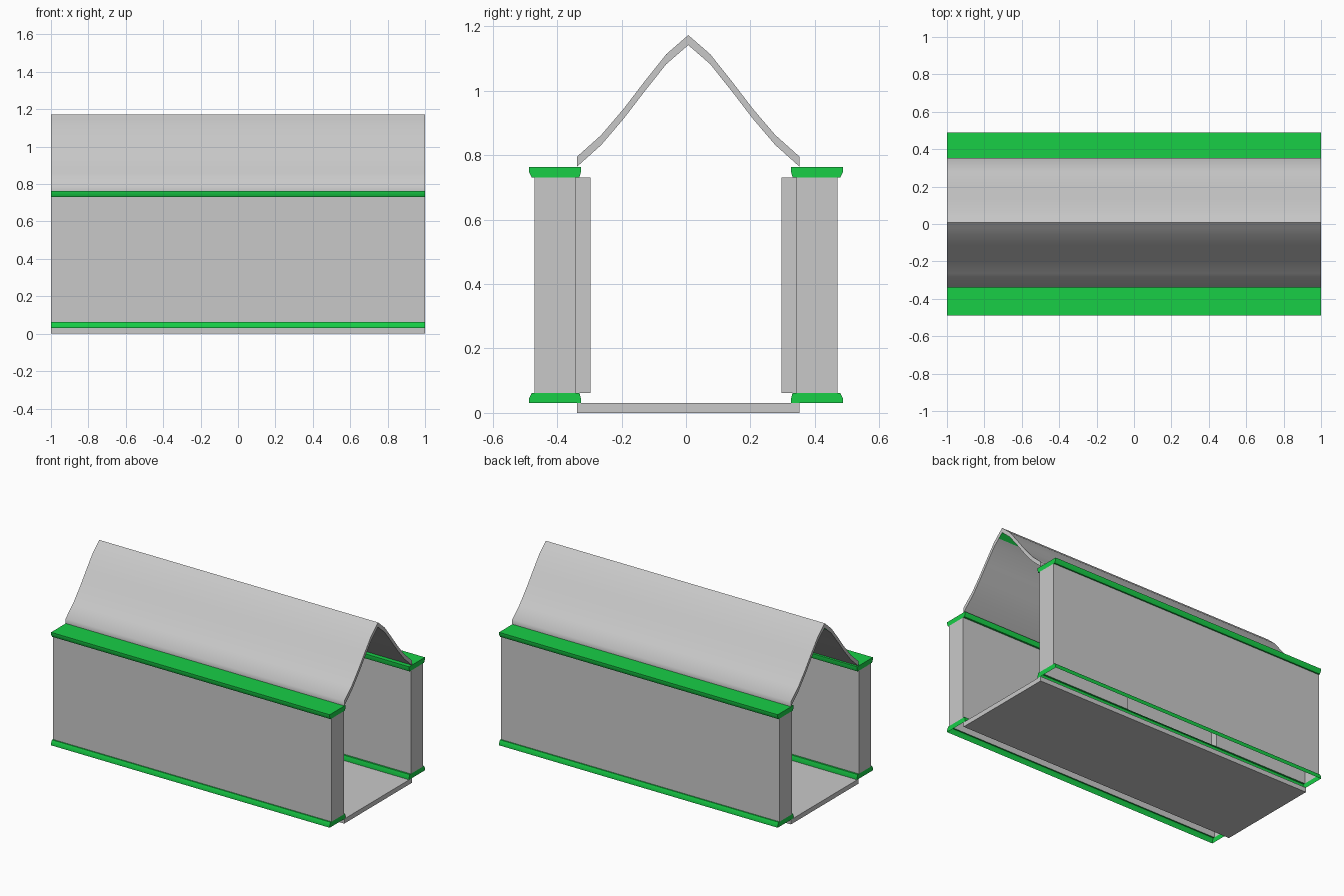
import bpy
import bmesh

cube = bpy.data.objects.get("Cube")
if cube:
    bpy.data.objects.remove(cube, do_unlink=True)


def material(name, rgb):
    mat = bpy.data.materials.new(name)
    mat.use_nodes = True
    mat.diffuse_color = (*rgb, 1)
    mat.node_tree.nodes["Principled BSDF"].inputs["Base Color"].default_value = (*rgb, 1)
    return mat


GREY = material("light grey", (0.584, 0.584, 0.584))
GREEN = material("green", (0.009, 0.62, 0.062))


def loft(name, rings, mats, cap_start=False, cap_end=False):
    """Skin a stack of closed rings that have equal point counts."""
    bm = bmesh.new()
    loops = [[bm.verts.new(p) for p in ring] for ring in rings]
    for a, b in zip(loops, loops[1:]):
        for i in range(len(a)):
            j = (i + 1) % len(a)
            bm.faces.new((a[i], a[j], b[j], b[i]))
    if cap_start:
        bm.faces.new(loops[0])
    if cap_end:
        bm.faces.new(loops[-1])
    bmesh.ops.recalc_face_normals(bm, faces=bm.faces)
    mesh = bpy.data.meshes.new(name)
    bm.to_mesh(mesh)
    bm.free()
    for mat in mats:
        mesh.materials.append(mat)
    obj = bpy.data.objects.new(name, mesh)
    bpy.context.collection.objects.link(obj)
    return obj


def smooth(obj):
    bpy.ops.object.select_all(action="DESELECT")
    obj.select_set(True)
    bpy.context.view_layer.objects.active = obj
    bpy.ops.object.shade_smooth_by_angle(angle=1.0)


def rect(side, inner, outer, z):
    return [(-1, side * inner, z), (1, side * inner, z),
            (1, side * outer, z), (-1, side * outer, z)]


# Hollow walls with a shallow bay in the middle third, and trim at both ends
BOTTOM, TOP, TRIM_H = 0.03, 0.763, 0.032
WALL_IN, WALL_OUT, BAY_IN, BAY_X = 0.343, 0.47, 0.297, 1 / 3
TRIM = [(0.326, 0.488, 0), (0.326, 0.488, 0.014),
        (0.331, 0.479, TRIM_H), (WALL_IN, WALL_OUT, TRIM_H)]

for side, label in ((-1, "front"), (1, "back")):
    plan = [(-1, WALL_OUT), (1, WALL_OUT), (1, WALL_IN), (BAY_X, WALL_IN),
            (BAY_X, BAY_IN), (-BAY_X, BAY_IN), (-BAY_X, WALL_IN), (-1, WALL_IN)]
    loft(label + "_wall", [[(x, side * y, z) for x, y in plan]
                           for z in (BOTTOM + TRIM_H, TOP - TRIM_H)], [GREY])
    smooth(loft(label + "_bottom_trim",
                [rect(side, a, b, BOTTOM + h) for a, b, h in TRIM], [GREEN]))
    smooth(loft(label + "_top_trim",
                [rect(side, a, b, TOP - h) for a, b, h in TRIM], [GREEN], cap_start=True))

# Floor slab
MID_Y, HALF = 0.007, 0.346
loft("floor", [[(x, MID_Y + y, z) for x, y in
                ((-1, -HALF), (1, -HALF), (1, HALF), (-1, HALF))]
               for z in (0, BOTTOM)], [GREY], True, True)

# Curved gable roof, a thin sheet extruded along x
half = [(HALF, 0.795), (0.27, 0.863), (0.2, 0.945), (0.135, 1.03),
        (0.068, 1.114), (0.03, 1.147)]
outer = [(-y, z) for y, z in half] + [(0, 1.173)] + half[::-1]
profile = outer + [(y, z - 0.031) for y, z in reversed(outer)]
roof = loft("roof", [[(x, MID_Y + y, z) for y, z in profile] for x in (-1, 1)],
            [GREY, GREEN])

# End caps of the roof sheet as strips of quads
bm = bmesh.new()
bm.from_mesh(roof.data)
bm.verts.ensure_lookup_table()
n = len(profile)
for start in (0, n):
    for i in range(len(outer) - 1):
        ids = (i, i + 1, n - 2 - i, n - 1 - i)
        bm.faces.new([bm.verts[start + k] for k in ids])
bmesh.ops.recalc_face_normals(bm, faces=bm.faces)
# Narrow green strip under the ridge on the front slope
for face in bm.faces:
    c = face.calc_center_median()
    if face.normal.z < -0.1 and c.z > 1.11 and c.y < MID_Y:
        face.material_index = 1
bm.to_mesh(roof.data)
bm.free()
smooth(roof)
